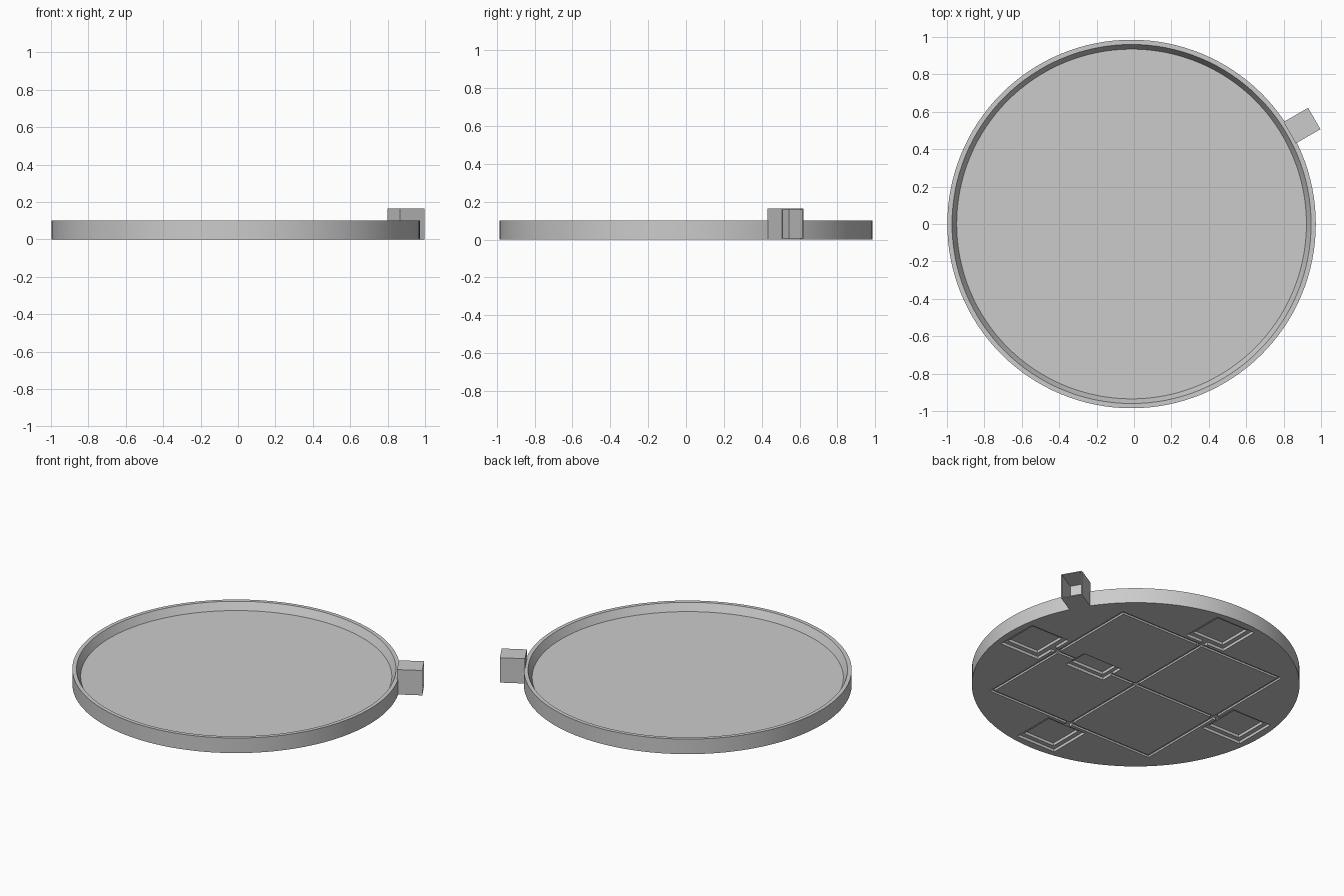
import bpy, bmesh, math
from mathutils import Matrix, Vector

old = bpy.data.objects.get("Cube")
if old:
    bpy.data.objects.remove(old, do_unlink=True)

grey = bpy.data.materials.new("light grey")
grey.use_nodes = True
colour = (0.6, 0.6, 0.6, 1)
grey.diffuse_color = colour
grey.node_tree.nodes["Principled BSDF"].inputs["Base Color"].default_value = colour

CX = -0.013      # disc centre
SEGMENTS = 128


def new_object(name, bm):
    bmesh.ops.recalc_face_normals(bm, faces=bm.faces)
    mesh = bpy.data.meshes.new(name)
    bm.to_mesh(mesh)
    bm.free()
    mesh.materials.append(grey)
    obj = bpy.data.objects.new(name, mesh)
    bpy.context.collection.objects.link(obj)
    return obj


def box(name, x, y, z):
    """Box spanning the given (low, high) ranges."""
    bm = bmesh.new()
    size = [b - a for a, b in (x, y, z)]
    mid = Vector([(a + b) / 2 for a, b in (x, y, z)])
    bmesh.ops.create_cube(bm, size=1,
                          matrix=Matrix.Translation(mid) @ Matrix.Diagonal((*size, 1)))
    return new_object(name, bm)


def cut(target, cutter):
    cutter.hide_render = True
    mod = target.modifiers.new("cut", 'BOOLEAN')
    mod.operation = 'DIFFERENCE'
    mod.solver = 'EXACT'
    mod.object = cutter
    bpy.context.view_layer.objects.active = target
    bpy.ops.object.modifier_apply(modifier=mod.name)
    bpy.data.objects.remove(cutter, do_unlink=True)


# Round tray with a sloped inner wall
profile = [(0.985, 0), (0.985, 0.1), (0.96, 0.1), (0.935, 0.05)]
bm = bmesh.new()
rings = []
for r, z in profile:
    angles = [2 * math.pi * i / SEGMENTS for i in range(SEGMENTS)]
    rings.append([bm.verts.new((r * math.cos(a), r * math.sin(a), z)) for a in angles])
for low, high in zip(rings, rings[1:]):
    for i in range(SEGMENTS):
        j = (i + 1) % SEGMENTS
        bm.faces.new((low[i], low[j], high[j], high[i]))
bm.faces.new(rings[0])
bm.faces.new(rings[-1])
tray = new_object("tray", bm)


def recess(x, y, depth, turn=0):
    """Cut a box shaped recess into the underside, turned about the centre."""
    cutter = box("cutter", x, y, (-0.1, depth))
    cutter.data.transform(Matrix.Rotation(turn, 4, 'Z'))
    cut(tray, cutter)


# Cable grooves: square outline and a cross
S, W = 0.612, 0.01
for p in (-S, 0, S):
    recess((p - W, p + W), (-S - W, S + W), 0.012)
    recess((-S - W, S + W), (p - W, p + W), 0.012)
recess((-0.018, 0.018), (-0.018, 0.018), 0.02)

# Four stepped pad pockets, each with a notch to the grooves
for k in range(4):
    turn = k * math.pi / 2
    recess((0.645, 0.935), (-0.145, 0.145), 0.018, turn)
    recess((0.675, 0.905), (-0.115, 0.115), 0.036, turn)
    recess((0.595, 0.66), (-0.022, 0.022), 0.018, turn)

# Stepped oblong pocket
recess((0.185, 0.475), (-0.085, 0.085), 0.018)
recess((0.21, 0.45), (-0.06, 0.06), 0.036)
tray.location.x = CX

# Side socket: thin walled box, open outward
socket = box("side_socket", (0.976, 1.128), (-0.066, 0.066), (0, 0.165))
cut(socket, box("cutter", (0.984, 1.2), (-0.06, 0.06), (0.006, 0.159)))
socket.rotation_euler.z = math.radians(30)
socket.location.x = CX

# Smooth the round walls, keep edges sharp
bpy.ops.object.select_all(action='DESELECT')
tray.select_set(True)
bpy.context.view_layer.objects.active = tray
bpy.ops.object.shade_smooth_by_angle(angle=math.radians(30))
